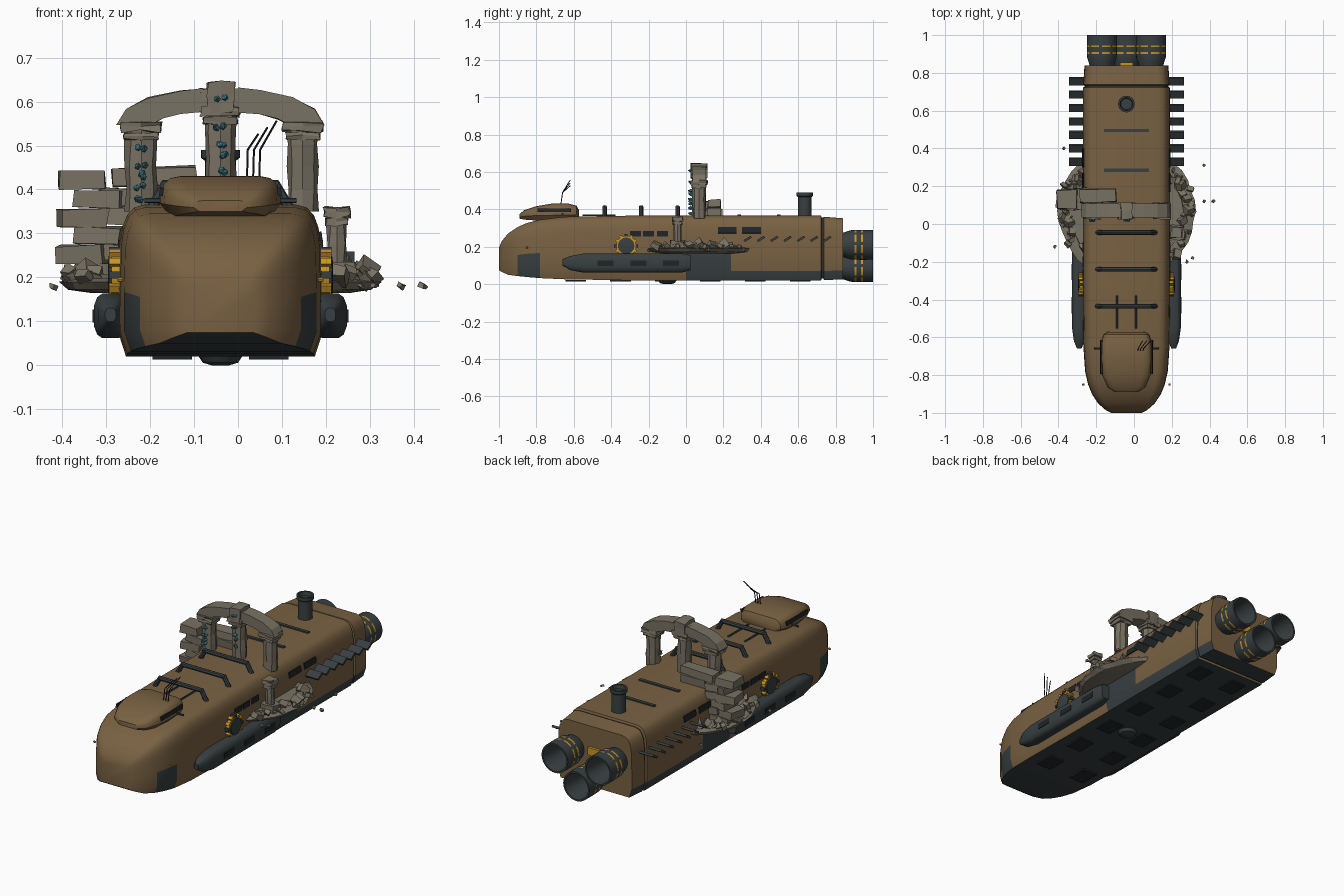
import bpy, bmesh, math, random
from mathutils import Vector, Matrix

random.seed(4)
if "Cube" in bpy.data.objects:
    bpy.data.objects.remove(bpy.data.objects["Cube"])
CX = -0.04  # centre line of the ship


def material(name, rgb):
    m = bpy.data.materials.new(name)
    m.use_nodes = True
    m.diffuse_color = (*rgb, 1)
    b = m.node_tree.nodes["Principled BSDF"]
    b.inputs["Base Color"].default_value = (*rgb, 1)
    b.inputs["Roughness"].default_value = 0.8
    return m


BROWN = material("brown hull", (0.19, 0.12, 0.055))
DARK = material("dark metal", (0.04, 0.05, 0.053))
BLACK = material("black glass", (0.015, 0.018, 0.021))
YELLOW = material("warning yellow", (0.58, 0.3, 0.02))
STONE = material("ruin stone", (0.19, 0.168, 0.125))
TEAL = material("teal crystal", (0.06, 0.23, 0.31))


def finish(bm, name, mats, rule=None, smooth=False):
    bmesh.ops.recalc_face_normals(bm, faces=bm.faces)
    if rule:
        for f in bm.faces:
            f.material_index = rule(f.calc_center_median(), f.normal)
    me = bpy.data.meshes.new(name)
    bm.to_mesh(me)
    bm.free()
    ob = bpy.data.objects.new(name, me)
    bpy.context.collection.objects.link(ob)
    for m in mats:
        me.materials.append(m)
    if smooth:
        bpy.ops.object.select_all(action='DESELECT')
        ob.select_set(True)
        bpy.context.view_layer.objects.active = ob
        bpy.ops.object.shade_smooth_by_angle(angle=math.radians(35))
    return ob


def loft(name, stations, profile, mats, cx=CX, rule=None):
    """Skin mirrored sections; a station is y, half width, bottom, top."""
    bm = bmesh.new()
    rings = []
    for y, w, zb, zt in stations:
        half = [(w * a, zb + (zt - zb) * b) for a, b in profile]
        pts = half + [(-x, z) for x, z in reversed(half)]
        rings.append([bm.verts.new((cx + x, y, z)) for x, z in pts])
    n = len(rings[0])
    for a, b in zip(rings, rings[1:]):
        for i in range(n):
            bm.faces.new((a[i], a[(i + 1) % n], b[(i + 1) % n], b[i]))
    bm.faces.new(rings[0])
    bm.faces.new(rings[-1])
    return finish(bm, name, mats, rule, True)


def box(name, loc, size, mat, rot=(0, 0, 0), rough=0.0, cuts=0):
    bm = bmesh.new()
    bmesh.ops.create_cube(bm, size=1)
    if cuts:
        bmesh.ops.subdivide_edges(bm, edges=bm.edges[:], cuts=cuts, use_grid_fill=True)
    for v in bm.verts:
        v.co = Vector(v.co * Vector(size)) + Vector([random.uniform(-rough, rough) for _ in "xyz"])
    ob = finish(bm, name, [mat])
    ob.location, ob.rotation_euler = loc, rot
    return ob


def lathe(name, profile, origin, axis, mats, seg=24, rule=None, smooth=True, rough=0.0):
    """Spin (radius, distance) points round an axis."""
    turn = Vector((0, 0, 1)).rotation_difference(Vector(axis)).to_matrix()
    bm = bmesh.new()
    rings = []
    for r, d in profile:
        rings.append([bm.verts.new(Vector(origin) + turn @ Vector((
            (r + random.uniform(-rough, rough)) * math.cos(math.tau * i / seg),
            (r + random.uniform(-rough, rough)) * math.sin(math.tau * i / seg), d)))
            for i in range(seg)])
    for a, b in zip(rings, rings[1:]):
        for i in range(seg):
            j = (i + 1) % seg
            bm.faces.new((a[i], a[j], b[j], b[i]))
    bm.faces.new(rings[0])
    bm.faces.new(rings[-1])
    return finish(bm, name, mats, rule, smooth)


def rods(name, points, r, mat, seg=6):
    for a, b in zip(points, points[1:]):
        d = Vector(b) - Vector(a)
        lathe(name, [(r, -r * 0.5), (r, d.length + r * 0.5)], a, d, [mat], seg)


# Hull with dark underside, side patches and rear seam
def hull_rule(c, n):
    if n.z < -0.6 or 0.725 < c.y < 0.735:
        return 1
    frac = (c.z - 0.02) / 0.345
    if abs(n.x) > 0.3 and frac < 0.42 and (-0.9 < c.y < -0.78 or 0 < c.y < 0.24):
        return 1
    return 1 if c.y > 0 and frac < 0.14 and abs(n.x) > 0.3 else 0


hull_profile = [(0.93, 0), (1, 0.145), (1, 0.43), (0.99, 0.74), (0.965, 0.85),
                (0.92, 0.93), (0.85, 0.98), (0.74, 1)]
loft("hull", [(-1, 0.08, 0.075, 0.195), (-0.985, 0.11, 0.065, 0.23), (-0.95, 0.15, 0.05, 0.272),
              (-0.9, 0.183, 0.043, 0.305), (-0.85, 0.203, 0.038, 0.327), (-0.78, 0.219, 0.032, 0.345),
              (-0.65, 0.228, 0.026, 0.36), (-0.3, 0.231, 0.02, 0.366), (0, 0.231, 0.02, 0.366),
              (0.24, 0.231, 0.02, 0.366), (0.722, 0.231, 0.02, 0.366), (0.726, 0.222, 0.03, 0.355),
              (0.734, 0.222, 0.03, 0.355), (0.738, 0.229, 0.022, 0.36), (0.84, 0.222, 0.025, 0.352)],
     hull_profile, [BROWN, DARK], rule=hull_rule)

# Bridge cabin
loft("cabin", [(-0.89, 0.06, 0.35, 0.375), (-0.865, 0.1, 0.345, 0.395), (-0.8, 0.128, 0.34, 0.417),
               (-0.72, 0.138, 0.335, 0.43), (-0.63, 0.135, 0.335, 0.431), (-0.585, 0.12, 0.345, 0.42),
               (-0.572, 0.1, 0.35, 0.395)],
     [(0.8, 0), (1, 0.35), (0.99, 0.6), (0.93, 0.82), (0.83, 0.95), (0.65, 1)], [BROWN])
rods("cabin_rail", [(CX - 0.17, -0.66, 0.375), (CX + 0.17, -0.66, 0.375)], 0.006, DARK)

# Parts on both flanks
for s in (-1, 1):
    box("cabin_window", (CX + s * 0.134, -0.705, 0.395), (0.009, 0.18, 0.02), BLACK, (0, -s * 0.15, 0))
    for y in (-0.27, -0.2, -0.125):
        box("side_window", (CX + s * 0.229, y, 0.27), (0.008, 0.058, 0.03), BLACK)
    for y in (0.22, 0.35):
        box("rear_window", (CX + s * 0.228, y, 0.288), (0.008, 0.1, 0.032), BLACK, (0, -s * 0.13, 0))
    for i in range(7):
        box("cooling_fin", (CX + s * 0.262, 0.33 + i * 0.071, 0.242), (0.085, 0.044, 0.012), DARK,
            (0.55, 0, 0))
    loft("side_pod", [(-0.66, 0.012, 0.1, 0.13), (-0.62, 0.028, 0.075, 0.15), (-0.55, 0.038, 0.062, 0.163),
                      (-0.02, 0.038, 0.062, 0.163), (0.025, 0.028, 0.075, 0.155)],
         [(0.5, 0), (0.8, 0.08), (1, 0.28), (1, 0.72), (0.8, 0.92), (0.5, 1)], [DARK], CX + s * 0.25)
    for y in (-0.43, -0.255, -0.08):
        box("pod_panel", (CX + s * 0.287, y, 0.112), (0.008, 0.085, 0.03), BLACK)
    # toothed wheel
    w = (CX + s * 0.22, -0.32, 0.205)
    lathe("wheel_rim", [(0.054, 0), (0.054, 0.028)], w, (s, 0, 0), [YELLOW])
    lathe("wheel_hub", [(0.044, 0), (0.044, 0.034), (0.03, 0.036)], w, (s, 0, 0), [DARK])
    for i in range(12):
        a = math.tau * i / 12
        box("wheel_tooth", (w[0] + s * 0.017, w[1] + 0.057 * math.cos(a), w[2] + 0.057 * math.sin(a)),
            (0.032, 0.014, 0.016), YELLOW if i % 3 else DARK, (a, 0, 0))
    lathe("bow_light", [(0.004, -0.006), (0.006, 0), (0.004, 0.006)], (CX + s * 0.228, -0.85, 0.195),
          (s, 0, 0), [YELLOW], 8)
    rods("roof_pipe", [(CX + s * 0.05, -0.55, 0.368), (CX + s * 0.05, -0.38, 0.368)], 0.005, DARK)
    # underside hatches
    for i in range(6):
        box("belly_hatch", (CX + s * 0.11, -0.59 + i * 0.24, 0.018), (0.09, 0.11, 0.009), BLACK)

# Roof fittings
for y in (-0.435, -0.24, -0.045):
    rods("roll_bar", [(CX + x, y, z) for x, z in ((-0.155, 0.36), (-0.125, 0.41), (0.125, 0.41), (0.155, 0.36))],
         0.012, DARK, 8)
for y in (0.285, 0.495):
    box("roof_strip", (CX, y, 0.368), (0.24, 0.018, 0.009), DARK)
lathe("chimney", [(0.037, 0.35), (0.035, 0.465), (0.044, 0.472), (0.044, 0.49), (0.034, 0.49), (0.03, 0.47)],
      (CX, 0.635, 0), (0, 0, 1), [DARK])
for i in range(3):
    x = 0.02 + i * 0.014
    rods("antenna", [(x, -0.67, 0.42), (x + 0.002, -0.66, 0.49), (x + 0.025 + i * 0.007, -0.62, 0.525 + i * 0.015)],
         0.0025, BLACK, 5)
lathe("belly_dome", [(0.05, 0.021), (0.04, 0.006), (0.02, 0)], (CX, -0.1, 0), (0, 0, 1), [DARK])


# Engine nozzles with dashed yellow bands
def nozzle_rule(centre):
    def rule(c, n):
        if c.y < 0.87 and n.y > 0.6:
            return 2
        r = math.hypot(c.x - centre[0], c.z - centre[1])
        a = math.atan2(c.z - centre[1], c.x - centre[0])
        banded = 0.9 < c.y < 0.912 or 0.935 < c.y < 0.947
        return 1 if banded and r > 0.074 and int(a * 24 / math.tau + 24) % 3 else 0
    return rule


for x, z in ((-0.13, 0.21), (0.13, 0.21), (0, 0.091)):
    lathe("engine_nozzle", [(0.062, 0.82), (0.068, 0.85), (0.078, 0.88), (0.079, 0.901), (0.079, 0.911),
                            (0.08, 0.936), (0.08, 0.946), (0.079, 1), (0.07, 1), (0.055, 0.86)],
          (CX + x, 0, z), (0, 1, 0), [DARK, YELLOW, BLACK], 32, nozzle_rule((CX + x, z)))
box("engine_junction", (CX, 0.845, 0.22), (0.07, 0.02, 0.04), YELLOW)

# Ruined stone platform ringing the hull
lathe("platform", [(0.30, 0.165), (0.345, 0.172), (0.36, 0.19), (0.33, 0.197)],
      (CX, 0.07, 0), (0, 0, 1), [STONE], 40, smooth=False, rough=0.008)
lathe("platform_step", [(0.305, 0.18), (0.3, 0.208)], (CX, 0.07, 0), (0, 0, 1), [STONE], 32,
      smooth=False, rough=0.005)
for i in range(56):
    s = random.choice((-1, 1))
    a, r, d = random.uniform(-0.75, 0.75), random.uniform(0.29, 0.36), random.uniform(0.012, 0.042)
    box("rubble", (CX + s * r * math.cos(a), 0.07 + r * math.sin(a), 0.195 + d * 0.3), (d * 1.3, d, d * 0.8),
        STONE, (random.random(), random.random(), random.random() * 3), d * 0.15)
for x, y in ((0.37, 0.12), (0.42, 0.12), (0.37, 0.31), (-0.37, 0.4), (-0.42, -0.12), (0.31, -0.18), (0.28, -0.2)):
    box("loose_stone", (x, y, 0.18), (0.014, 0.012, 0.01), STONE, (0.4, 0.3, 1), 0.003)


# Standing columns and arch
def column(x, y, z0, z1, r):
    steps = [z0 + (z1 - z0) * t / 4 for t in range(5)]
    lathe("column", [(r, z) for z in steps], (x, y, 0), (0, 0, 1), [STONE], 8, smooth=False, rough=0.004)
    box("capital", (x, y, z1 - 0.012), (r * 2.5, r * 2.4, 0.022), STONE, rough=0.004, cuts=1)
    box("capital_neck", (x, y, z1 - 0.033), (r * 2.15, r * 2.1, 0.016), STONE, rough=0.003, cuts=1)


for x, top in ((-0.22, 0.555), (CX, 0.59), (0.147, 0.555)):
    column(x, 0.07, 0.35, top, 0.036)
column(0.225, -0.045, 0.19, 0.36, 0.023)
box("column_base", (0.23, -0.045, 0.21), (0.07, 0.075, 0.04), STONE, rough=0.006, cuts=1)

outer = [(0.237, 0.548), (0.215, 0.583), (0.165, 0.608), (0.09, 0.624), (0.04, 0.63)]
inner = [(0.04, 0.576), (0.09, 0.572), (0.13, 0.561), (0.155, 0.55)]
half = outer + inner
bm = bmesh.new()
for s in (-1, 1):
    # one strip of blocks per half: outer edge paired with inner edge
    low = list(reversed(inner))
    low.insert(0, low[0])
    grid = [[bm.verts.new((CX + s * x, y, z + random.uniform(-0.003, 0.003)))
             for (x, z), y in ((o, 0.035), (o, 0.108), (l, 0.108), (l, 0.035))] for o, l in zip(outer, low)]
    for a, b in zip(grid, grid[1:]):
        for i in range(4):
            bm.faces.new((a[i], a[(i + 1) % 4], b[(i + 1) % 4], b[i]))
    bm.faces.new(grid[0])
    bm.faces.new(grid[-1])
bmesh.ops.remove_doubles(bm, verts=bm.verts, dist=0.0005)
finish(bm, "arch", [STONE])
box("arch_crown", (CX, 0.071, 0.603), (0.09, 0.072, 0.055), STONE, rough=0.003, cuts=1)
box("keystone", (CX, 0.07, 0.61), (0.062, 0.09, 0.07), STONE, rough=0.004, cuts=1)

# Tumbled block wall beside the arch
for row in range(6):
    z = 0.21 + row * 0.042
    shift = -0.02 if row % 2 else 0.02
    box("wall_block", (-0.335 + shift, 0.13, z), (0.105, 0.1, 0.04), STONE,
        (0, random.uniform(-0.06, 0.06), random.uniform(-0.2, 0.2)), 0.004)
    if row in (1, 3, 4):
        box("wall_filler", (-0.28, 0.15, z + 0.005), (0.07, 0.08, 0.038), STONE, (0, 0.05, 0.1), 0.004)
box("wall_lintel", (-0.19, 0.15, 0.43), (0.19, 0.07, 0.042), STONE, (0, -0.03, 0), 0.004)
box("wall_course", (-0.17, 0.15, 0.385), (0.15, 0.07, 0.045), STONE, (0, 0.03, 0), 0.004)

# Crystals growing on the stone
for x, heights in ((-0.22, (0.38, 0.405, 0.43, 0.455, 0.495)), (-0.038, (0.44, 0.475, 0.505, 0.535, 0.605))):
    for z in heights:
        for k in range(2):
            p = (x + random.uniform(-0.01, 0.01), 0.036, z + random.uniform(-0.006, 0.006))
            lathe("crystal", [(0.006, 0), (0.008, 0.012), (0.001, 0.026)], p,
                  (random.uniform(-0.5, 0.5), -1, random.uniform(-0.3, 0.6)), [TEAL], 5, smooth=False)
